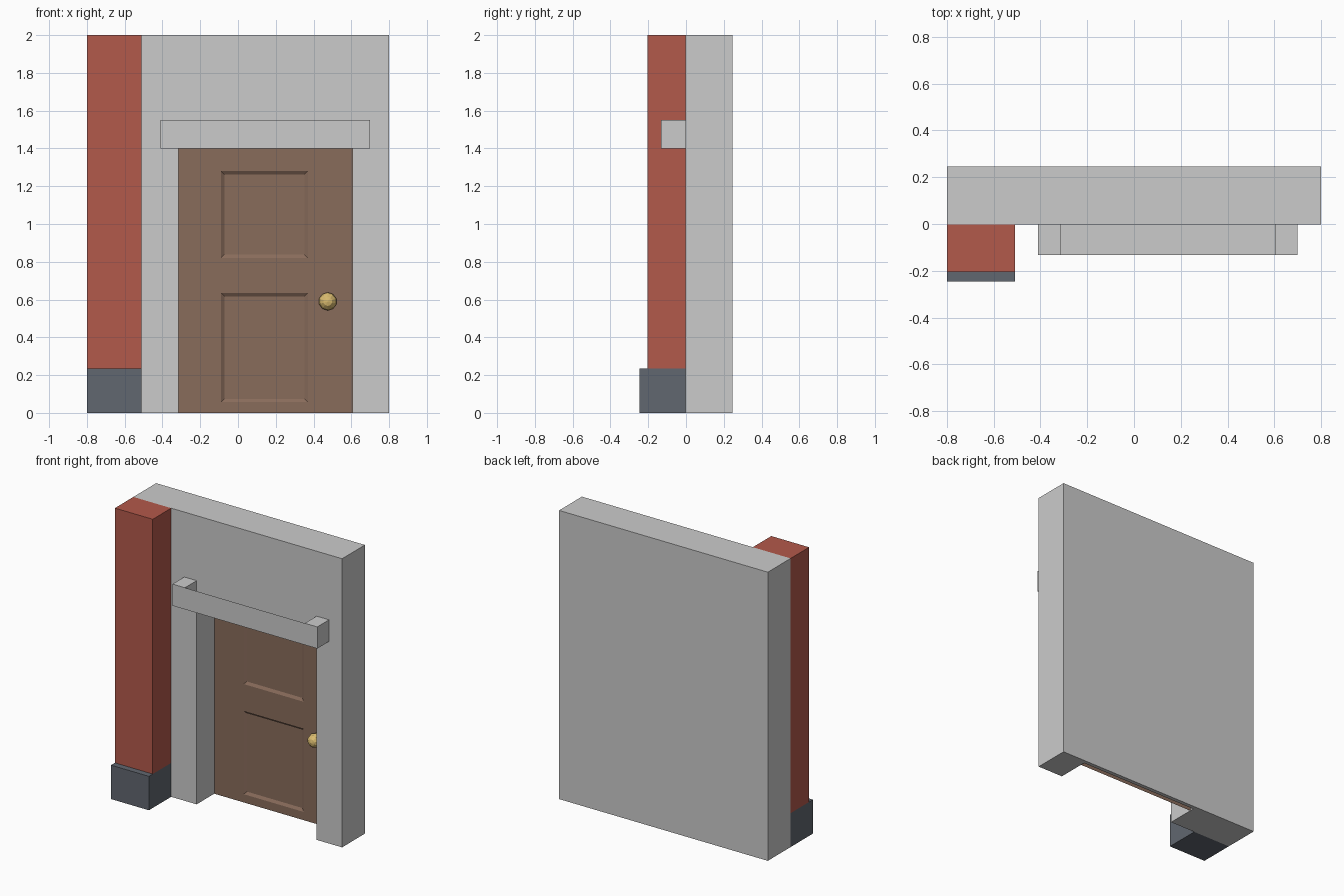
import bpy, bmesh, math
from mathutils import Matrix, Vector

if "Cube" in bpy.data.objects:
    bpy.data.objects.remove(bpy.data.objects["Cube"])


def material(name, rgb):
    m = bpy.data.materials.new(name)
    m.diffuse_color = (*rgb, 1)
    m.use_nodes = True
    m.node_tree.nodes["Principled BSDF"].inputs["Base Color"].default_value = m.diffuse_color
    return m


def make(name, bm, mat=None):
    me = bpy.data.meshes.new(name)
    bm.to_mesh(me)
    bm.free()
    ob = bpy.data.objects.new(name, me)
    bpy.context.collection.objects.link(ob)
    if mat:
        me.materials.append(mat)
    return ob


def box(name, x, y, z, mat=None, keep=None):
    """Box between limits; keep lists the outward normals of faces to retain."""
    bm = bmesh.new()
    bmesh.ops.create_cube(bm, size=1)
    for v in bm.verts:
        v.co = [lo + (c + 0.5) * (hi - lo) for c, (lo, hi) in zip(v.co, (x, y, z))]
    if keep:
        bm.normal_update()
        drop = [f for f in bm.faces if all(f.normal.dot(Vector(k)) < 0.9 for k in keep)]
        bmesh.ops.delete(bm, geom=drop, context='FACES')
    return make(name, bm, mat)


red = material("red_paint", (0.45, 0.10, 0.07))
dark = material("dark_stone", (0.12, 0.135, 0.16))
brown = material("brown_wood", (0.25, 0.15, 0.105))
brass = material("brass", (0.70, 0.50, 0.16))

FRONT, BACK, DOOR = -0.003, 0.247, 0.19
X0, X1, TOP = -0.315, 0.605, 1.40

# wall with recessed doorway
wall = box("wall", (-0.8, 0.8), (FRONT, BACK), (0, 2))
cutter = box("doorway_cutter", (X0, X1), (-0.3, DOOR + 0.03), (-0.2, TOP))
cutter.hide_render = True
cutter.hide_set(True)
cut = wall.modifiers.new("doorway", 'BOOLEAN')
cut.operation = 'DIFFERENCE'
cut.solver = 'EXACT'
cut.object = cutter

# pillar on its plinth
box("pillar", (-0.8, -0.51), (-0.205, FRONT), (0.235, 2), red)
box("pillar_base", (-0.8, -0.51), (-0.247, FRONT), (0, 0.235), dark)

# lintel: solid ends, middle open on top
for side, xs in (("left", (-0.41, X0)), ("right", (X1, 0.70))):
    box(f"lintel_end_{side}", xs, (-0.132, FRONT), (TOP, 1.55))
box("lintel_middle", (X0, X1), (-0.132, FRONT), (TOP, 1.55),
    keep=[(0, -1, 0), (0, 0, -1)])

# door front with two sunken panels
bm = bmesh.new()
xs = (X0, -0.09, 0.37, X1)
zs = (0, 0.057, 0.635, 0.82, 1.28, TOP)
grid = [[bm.verts.new((x, DOOR, z)) for x in xs] for z in zs]
panels = []
for j in range(len(zs) - 1):
    for i in range(len(xs) - 1):
        f = bm.faces.new((grid[j][i], grid[j][i + 1], grid[j + 1][i + 1], grid[j + 1][i]))
        if i == 1 and j in (1, 3):
            panels.append(f)
bm.normal_update()
bmesh.ops.inset_individual(bm, faces=panels, thickness=0.025, depth=-0.012)
make("door", bm, brown)

# door knob
bm = bmesh.new()
bmesh.ops.create_uvsphere(bm, u_segments=10, v_segments=6, radius=0.048,
                          matrix=Matrix.Translation((0.475, DOOR - 0.025, 0.59))
                          @ Matrix.Rotation(math.pi / 2, 4, 'X'))
make("door_knob", bm, brass)
